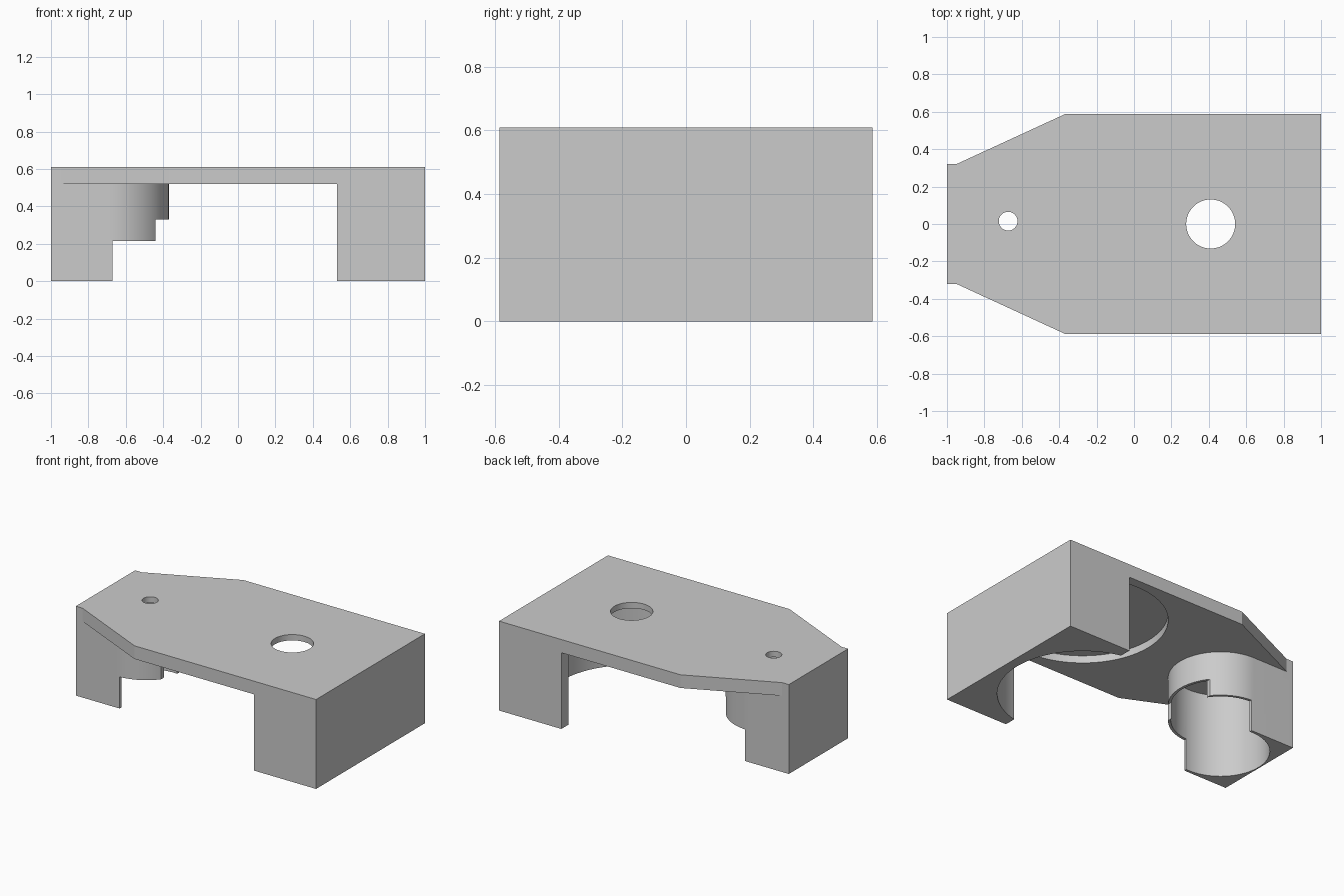
import bpy, bmesh, math
from math import cos, sin, pi

cube = bpy.data.objects.get("Cube")
if cube:
    bpy.data.objects.remove(cube, do_unlink=True)

HEIGHT, UNDERSIDE, RECESS = 0.61, 0.52, 0.57
HALF = 0.587            # half depth of the plate
FOOT = 0.32             # half width of the foot and radius of its sleeve
SLEEVE_X, BORE_X = -0.69, 0.41

grey = bpy.data.materials.new("Light grey")
grey.use_nodes = True
colour = (0.6, 0.6, 0.6, 1)
grey.diffuse_color = colour
grey.node_tree.nodes["Principled BSDF"].inputs["Base Color"].default_value = colour


def prism(name, outline, z0, z1):
    """Extrude a counter-clockwise outline from z0 to z1."""
    bm = bmesh.new()
    face = bm.faces.new([bm.verts.new((x, y, z0)) for x, y in outline])
    top = bmesh.ops.extrude_face_region(bm, geom=[face])["geom"]
    bmesh.ops.translate(bm, vec=(0, 0, z1 - z0),
                        verts=[v for v in top if isinstance(v, bmesh.types.BMVert)])
    bmesh.ops.recalc_face_normals(bm, faces=bm.faces)
    mesh = bpy.data.meshes.new(name)
    bm.to_mesh(mesh)
    bm.free()
    mesh.materials.append(grey)
    ob = bpy.data.objects.new(name, mesh)
    bpy.context.collection.objects.link(ob)
    return ob


def box(name, x0, x1, half, z0, z1):
    return prism(name, [(x0, -half), (x1, -half), (x1, half), (x0, half)], z0, z1)


def arc(x, y, r, start, end, steps):
    return [(x + r * cos(start + (end - start) * i / steps),
             y + r * sin(start + (end - start) * i / steps)) for i in range(steps + 1)]


def cylinder(name, x, y, r, z0, z1):
    return prism(name, arc(x, y, r, 0, 2 * pi, 96)[:-1], z0, z1)


def combine(target, other, operation):
    """Apply a boolean and discard the second object."""
    other.hide_render = True
    mod = target.modifiers.new(operation, 'BOOLEAN')
    mod.operation, mod.object, mod.solver = operation, other, 'EXACT'
    bpy.ops.object.select_all(action='DESELECT')
    bpy.context.view_layer.objects.active = target
    target.select_set(True)
    bpy.ops.object.modifier_apply(modifier=mod.name)
    bpy.data.objects.remove(other, do_unlink=True)


# Tapered top plate
side = [(-1, -FOOT), (-0.95, -FOOT), (-0.37, -HALF), (1, -HALF)]
body = prism("bracket_body", side + [(x, -y) for x, y in reversed(side)],
             UNDERSIDE, HEIGHT)

# Foot with a round sleeve, stepped down towards the block
foot = prism("foot_sleeve", [(-1, FOOT), (-1, -FOOT)]
             + arc(SLEEVE_X, 0, FOOT, -pi / 2, pi / 2, 48), 0, UNDERSIDE)
for x, z in ((-0.67, 0.215), (-0.44, 0.33)):
    combine(foot, box("step_cutter", x, 0, 1, -0.1, z), 'DIFFERENCE')

# Solid end block
combine(body, box("end_block", 0.53, 1, HALF, 0, UNDERSIDE), 'UNION')
combine(body, foot, 'UNION')

# Wide bores from below, then the through holes in the plate
for x, y, r, z0, z1 in ((BORE_X, 0, 0.523, -0.1, RECESS),
                        (SLEEVE_X, 0, 0.302, -0.1, RECESS),
                        (BORE_X, 0, 0.131, 0.5, 0.7),
                        (-0.673, 0.015, 0.05, 0.5, 0.7)):
    combine(body, cylinder("bore_cutter", x, y, r, z0, z1), 'DIFFERENCE')

body.select_set(True)
bpy.context.view_layer.objects.active = body
bpy.ops.object.shade_smooth_by_angle(angle=math.radians(20))
